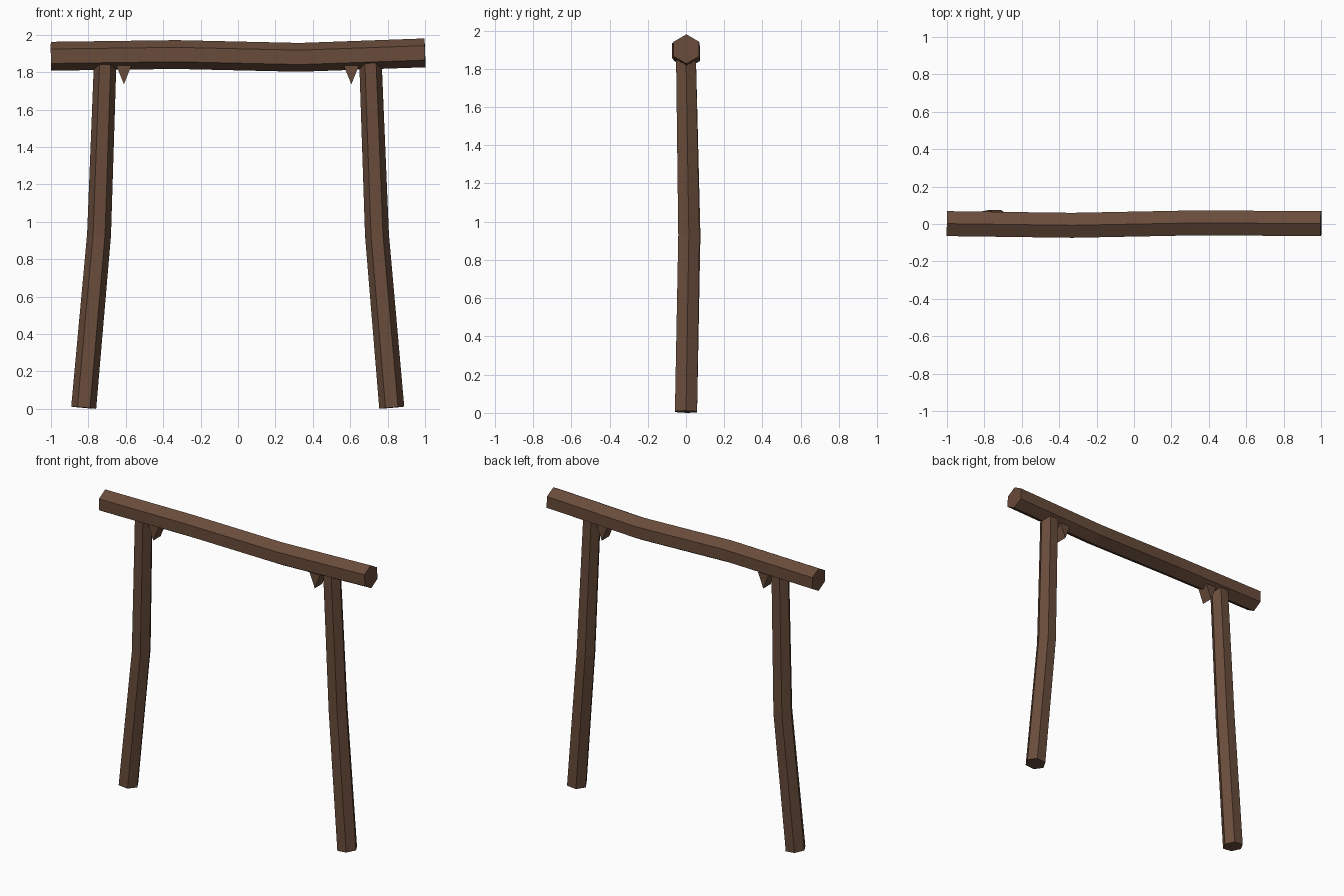
import bpy, bmesh, math
from mathutils import Vector

if "Cube" in bpy.data.objects:
    bpy.data.objects.remove(bpy.data.objects["Cube"])

wood = bpy.data.materials.new("brown_wood")
wood.diffuse_color = (0.14, 0.072, 0.043, 1)
wood.use_nodes = True
wood.node_tree.nodes["Principled BSDF"].inputs["Base Color"].default_value = wood.diffuse_color


def finish(name, bm):
    bmesh.ops.recalc_face_normals(bm, faces=bm.faces[:])
    me = bpy.data.meshes.new(name)
    bm.to_mesh(me)
    bm.free()
    me.materials.append(wood)
    ob = bpy.data.objects.new(name, me)
    bpy.context.collection.objects.link(ob)
    return ob


def log(name, path, radii, side):
    """Six-sided log along a bent path; the first corner points towards side."""
    bm = bmesh.new()
    pts = [Vector(p) for p in path]
    rings = []
    for i, p in enumerate(pts):
        t = (pts[min(i + 1, len(pts) - 1)] - pts[max(i - 1, 0)]).normalized()
        u = Vector(side)
        u = (u - t * u.dot(t)).normalized()
        v = t.cross(u)
        rings.append([bm.verts.new(p + radii[i] * (u * math.cos(k * math.pi / 3) + v * math.sin(k * math.pi / 3)))
                      for k in range(6)])
    for a, b in zip(rings, rings[1:]):
        for k in range(6):
            bm.faces.new((a[k], a[(k + 1) % 6], b[(k + 1) % 6], b[k]))
    bm.faces.new(rings[0])
    bm.faces.new(rings[-1])
    return finish(name, bm)


def wedge(name, x):
    """Small triangular block, point down, running front to back."""
    bm = bmesh.new()
    front = [bm.verts.new((x + dx, -0.04, z)) for dx, z in ((-0.04, 1.835), (0.04, 1.835), (0, 1.735))]
    f = bm.faces.new(front)
    ext = bmesh.ops.extrude_face_region(bm, geom=[f], use_keep_orig=True)
    bmesh.ops.translate(bm, vec=(0, 0.08, 0), verts=[g for g in ext["geom"] if isinstance(g, bmesh.types.BMVert)])
    return finish(name, bm)


# crooked top beam
log("top_beam", [(-1, 0.002, 1.885), (-0.33, -0.007, 1.894), (0.33, 0.006, 1.879), (1, 0.002, 1.903)],
    [0.077] * 4, (0, 0, 1))

# bent posts
log("left_post", [(-0.825, 0, 0.006), (-0.743, 0.02, 0.93), (-0.71, 0, 1.86)], [0.067, 0.064, 0.06], (1, 0, 0))
log("right_post", [(0.822, 0, 0.006), (0.743, 0.015, 0.93), (0.708, 0, 1.86)], [0.067, 0.064, 0.06], (1, 0, 0))

# wedges beside the posts
wedge("left_wedge", -0.61)
wedge("right_wedge", 0.606)
